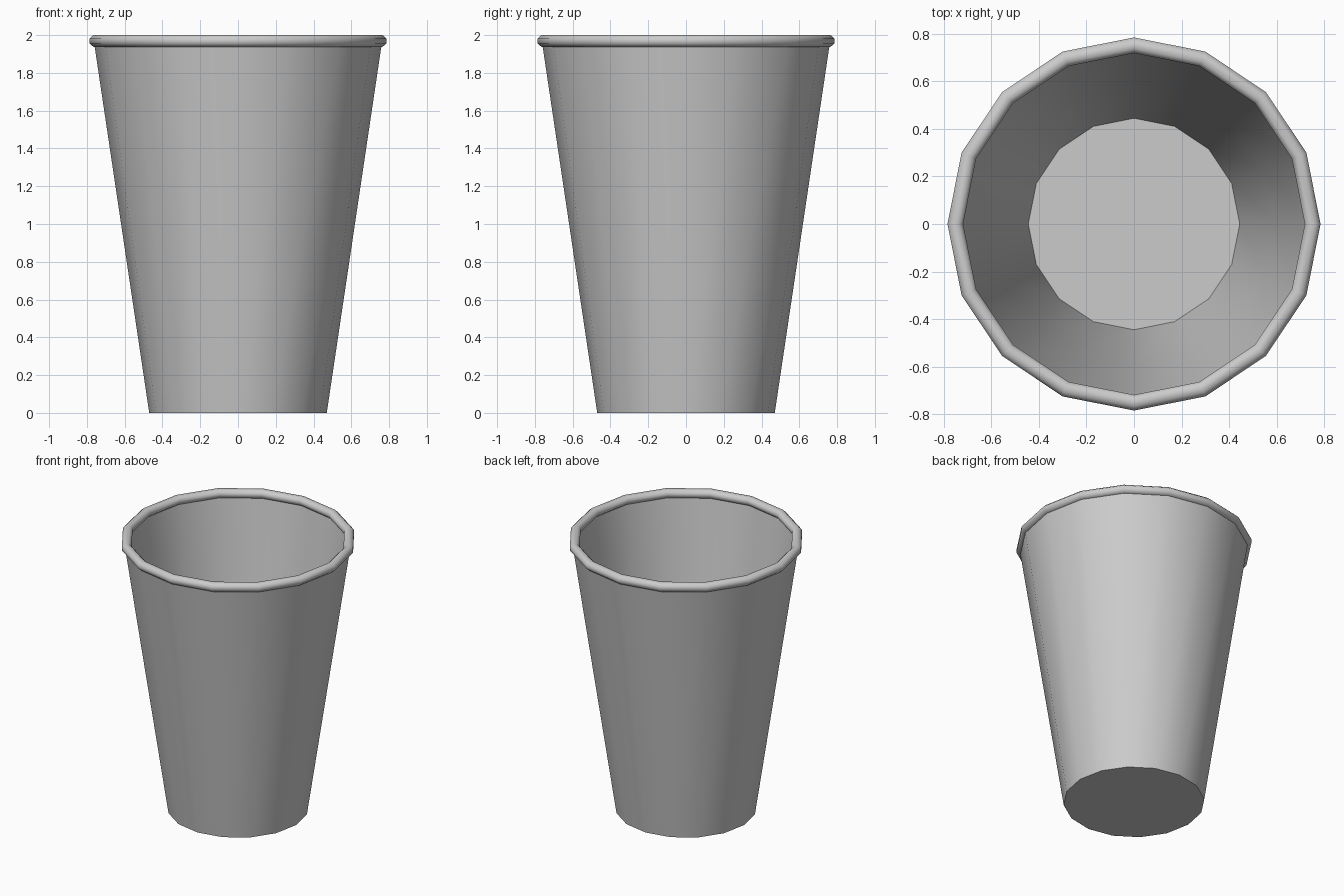
import bpy, bmesh, math

if "Cube" in bpy.data.objects:
    bpy.data.objects.remove(bpy.data.objects["Cube"])

SIDES = 16


def lathe(name, profile, closed=False):
    """Revolve (radius, z) points; open profiles get a flat cap at each end."""
    bm = bmesh.new()
    rings = []
    for r, z in profile:
        rings.append([bm.verts.new((r * math.cos(2 * math.pi * i / SIDES),
                                    r * math.sin(2 * math.pi * i / SIDES), z))
                      for i in range(SIDES)])
    count = len(rings)
    for k in range(count if closed else count - 1):
        a, b = rings[k], rings[(k + 1) % count]
        for i in range(SIDES):
            j = (i + 1) % SIDES
            bm.faces.new((a[i], a[j], b[j], b[i]))
    if not closed:
        bm.faces.new(rings[0][::-1])
        bm.faces.new(rings[-1])
    bmesh.ops.recalc_face_normals(bm, faces=bm.faces[:])
    mesh = bpy.data.meshes.new(name)
    bm.to_mesh(mesh)
    bm.free()
    obj = bpy.data.objects.new(name, mesh)
    bpy.context.collection.objects.link(obj)
    bpy.ops.object.select_all(action='DESELECT')
    obj.select_set(True)
    bpy.context.view_layer.objects.active = obj
    bpy.ops.object.shade_smooth_by_angle(angle=math.radians(50))
    return obj


# Tapered thin-walled body with a flat floor inside
lathe("cup_body", [(0.47, 0.0), (0.762, 1.96), (0.737, 1.96),
                   (0.595, 1.0), (0.445, 0.02)])

# Rolled lip around the mouth
R_MID, Z_MID, HALF_W, HALF_H, STEPS = 0.752, 1.969, 0.033, 0.031, 8
k = 1 / math.cos(math.pi / STEPS)
lip = [(R_MID + HALF_W * k * math.cos(2 * math.pi * (i + 0.5) / STEPS),
        Z_MID + HALF_H * k * math.sin(2 * math.pi * (i + 0.5) / STEPS))
       for i in range(STEPS)]
lathe("rolled_lip", lip, closed=True)
